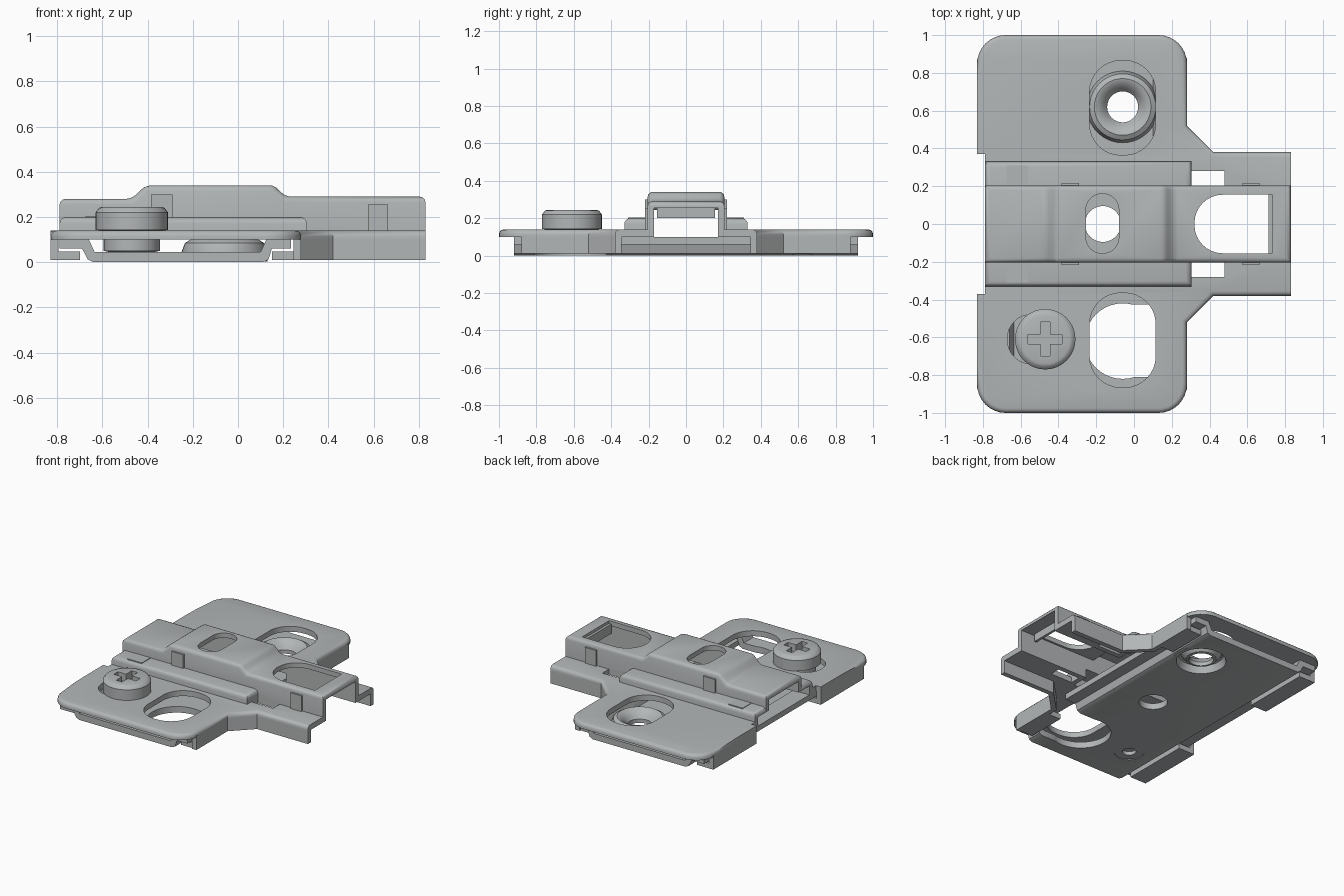
import bpy, bmesh, math
from mathutils import Vector

if "Cube" in bpy.data.objects:
    bpy.data.objects.remove(bpy.data.objects["Cube"])

steel = bpy.data.materials.new("nickel grey")
steel.diffuse_color = (0.45, 0.47, 0.475, 1)
steel.use_nodes = True
steel.node_tree.nodes["Principled BSDF"].inputs["Base Color"].default_value = steel.diffuse_color


def finish(bm, name):
    bmesh.ops.remove_doubles(bm, verts=bm.verts, dist=1e-5)
    bmesh.ops.recalc_face_normals(bm, faces=bm.faces)
    me = bpy.data.meshes.new(name)
    bm.to_mesh(me)
    bm.free()
    ob = bpy.data.objects.new(name, me)
    bpy.context.collection.objects.link(ob)
    me.materials.append(steel)
    return ob


def prism(name, pts, axis, a, b, bevel=0, rule=None):
    """Extrude a 2D outline along z (x,y outline) or y (x,z outline)."""
    bm = bmesh.new()
    at = (lambda p, t: (p[0], p[1], t)) if axis == 'z' else (lambda p, t: (p[0], t, p[1]))
    lo = [bm.verts.new(at(p, a)) for p in pts]
    hi = [bm.verts.new(at(p, b)) for p in pts]
    bm.faces.new(lo)
    bm.faces.new(hi)
    for i in range(len(pts)):
        j = (i + 1) % len(pts)
        bm.faces.new((lo[i], lo[j], hi[j], hi[i]))
    bmesh.ops.recalc_face_normals(bm, faces=bm.faces)
    if bevel:
        edges = [e for e in bm.edges if all(rule(v.co) for v in e.verts)]
        bmesh.ops.bevel(bm, geom=edges, offset=bevel, segments=3, profile=0.5,
                        affect='EDGES', clamp_overlap=True)
    return finish(bm, name)


def box(name, x0, x1, y0, y1, z0, z1):
    return prism(name, [(x0, y0), (x1, y0), (x1, y1), (x0, y1)], 'z', z0, z1)


def fillet(pts, n=8):
    """Round the right-angled corners that carry a third value, the radius."""
    out = []
    for i, p in enumerate(pts):
        if len(p) < 3:
            out.append(p)
            continue
        c, r = Vector(p[:2]), p[2]
        d1 = (Vector(pts[i - 1][:2]) - c).normalized() * r
        d2 = (Vector(pts[(i + 1) % len(pts)][:2]) - c).normalized() * r
        for k in range(n + 1):
            t = k / n * math.pi / 2
            q = c + d1 + d2 - d2 * math.cos(t) - d1 * math.sin(t)
            out.append((q.x, q.y))
    return out


def round_rect(x0, x1, y0, y1, r):
    return fillet([(x0, y0, r), (x1, y0, r), (x1, y1, r), (x0, y1, r)])


def circle(x, y, r, n=40):
    return [(x + r * math.cos(2 * math.pi * i / n), y + r * math.sin(2 * math.pi * i / n)) for i in range(n)]


def lathe(name, profile, x, y, closed=False, n=40):
    bm = bmesh.new()
    vs = [bm.verts.new((r, 0, z)) for r, z in profile]
    es = [bm.edges.new(p) for p in zip(vs, vs[1:])]
    if closed:
        es.append(bm.edges.new((vs[-1], vs[0])))
    bmesh.ops.spin(bm, geom=vs + es, cent=(0, 0, 0), axis=(0, 0, 1), angle=2 * math.pi, steps=n)
    bmesh.ops.translate(bm, verts=bm.verts, vec=(x, y, 0))
    return finish(bm, name)


def cut(ob, *cutters):
    for c in cutters:
        m = ob.modifiers.new("cut", 'BOOLEAN')
        m.operation, m.solver, m.object = 'DIFFERENCE', 'EXACT', c
        bpy.context.view_layer.update()
        me = bpy.data.meshes.new_from_object(ob.evaluated_get(bpy.context.evaluated_depsgraph_get()))
        ob.modifiers.clear()
        ob.data = me
        bpy.data.objects.remove(c)


SX, SY = -0.47, -0.61      # screw centre
HX, HY = -0.06, 0.62       # mounting hole centre

# Cover plate halves with folded side walls and hooked lips
half = fillet([(-.79, .30), (-.79, .37), (-.83, .37), (-.83, 1, .15), (.28, 1, .15), (.28, .52),
               (.42, .38), (.83, .38), (.83, .17), (.48, .17), (.48, .28), (.30, .28), (.30, .30)])
wall = [(.28, .88), (.28, .52), (.42, .38), (.83, .38), (.83, .345), (.405, .345), (.245, .505), (.245, .88)]
for s, side in ((1, "back"), (-1, "front")):
    flip = lambda pts: [(p[0], p[1] * s) for p in pts]
    plate = prism(side + "_cover_plate", flip(half), 'z', .10, .14, .025,
                  lambda c: c.z > .13 and abs(c.y) > .375 and c.x > -.84)
    cut(plate, prism("slot_cutter", flip(round_rect(-.235, .115, .365, .865, .165)), 'z', 0, .3))
    if s < 0:
        cut(plate, prism("screw_slot_cutter", round_rect(-.67, -.32, SY - .13, SY + .13, .125), 'z', 0, .3))
    prism(side + "_right_wall", flip(wall), 'z', .01, .114)
    ya, yb = sorted((.37 * s, .87 * s))
    box(side + "_left_wall", -.83, -.795, ya, yb, .01, .114)
    box(side + "_left_lip", -.82, -.70, ya, yb, .01, .048)
    ya, yb = sorted((.58 * s, .87 * s))
    box(side + "_right_lip", .15, .27, ya, yb, .01, .048)

# Raised step, hollow underneath
step = prism("step", [(-.79, -.33), (.305, -.33), (.305, .33), (-.79, .33)], 'z', .10, .20, .03,
             lambda c: c.z > .19 and (abs(c.y) > .3))
cut(step, box("step_cutter", -.9, .27, -.295, .295, 0, .165),
    box("step_channel_cutter", -.9, .9, -.175, .175, 0, .4))

# Channel with three height levels
crown = [(-.79, .28), (-.47, .28), (-.41, .34), (.16, .34), (.21, .29), (.83, .29)]
channel = prism("channel", [(-.79, .10)] + crown + [(.83, .10)], 'y', -.205, .205, .025,
                lambda c: c.z > .2)
inner = [(-.9, 0), (-.9, .245)] + [(x, z - .035) for x, z in crown[1:-1]] + [(.9, .255), (.9, 0)]
window = fillet([(.32, -.155, .15), (.73, -.155), (.73, .155), (.32, .155, .15)])
cut(channel, prism("inner_cutter", inner, 'y', -.17, .17),
    box("lower_cutter", -.9, .27, -.295, .295, 0, .165),
    prism("oval_cutter", round_rect(-.255, -.08, -.155, .16, .085), 'z', .2, .5),
    prism("window_cutter", window, 'z', .2, .5))
box("window_tab", .712, .73, -.155, .155, .20, .27)

# Pressed nubs on the channel walls and locking pads on the step
for s, side in ((1, "back"), (-1, "front")):
    for x0, x1, z0, z1, n in ((-.385, -.29, .19, .30, "rear"), (.575, .665, .13, .255, "arm")):
        ya, yb = sorted((.19 * s, .218 * s))
        box(f"{side}_{n}_nub", x0, x1, ya, yb, z0, z1)
    ya, yb = sorted((.21 * s, .31 * s))
    box(side + "_step_pad", -.675, -.56, ya, yb, .19, .204)

# Sliding base plate, a hat section
hat = [(-.79, .10), (-.79, .06), (-.69, .06), (-.665, .012), (-.64, 0), (.11, 0), (.135, .012),
       (.15, .06), (.235, .06), (.235, .10), (.125, .10), (.10, .045), (-.635, .045), (-.66, .10)]
base = prism("base_plate", hat, 'y', -.92, .92)
cut(base, prism("dish_cutter", circle(HX, HY, .165), 'z', -.1, .3),
    prism("centre_hole_cutter", circle(-.165, 0, .095), 'z', -.1, .3),
    prism("open_hole_cutter", circle(HX, -HY, .20), 'z', -.1, .3),
    box("open_side_cutter", HX, .3, -.81, -.425, -.1, .3),
    prism("stem_cutter", circle(SX, SY, .10), 'z', -.1, .3))

# Countersunk mounting dish
lathe("mounting_dish", [(.19, .045), (.175, .085), (.15, .10), (.13, .095), (.10, .065), (.082, .04),
                        (.082, .012), (.10, .015), (.135, .055), (.15, .05), (.165, 0.002), (.19, .002)],
      HX, HY, True)

# Adjusting screw with cross recess
screw = lathe("screw", [(0, .245), (.13, .245), (.145, .24), (.16, .22), (.16, .143), (.125, .138), (.125, .05),
                        (.10, .045), (.10, .004), (.045, .004), (.045, .03), (0, .03)], SX, SY)
a, w = .09, .024
cut(screw, prism("cross_cutter", [(SX + x, SY + y) for x, y in (
    (-a, -w), (-w, -w), (-w, -a), (w, -a), (w, -w), (a, -w),
    (a, w), (w, w), (w, a), (-w, a), (-w, w), (-a, w))], 'z', .19, .4))

# Smooth rounded areas, keep folds sharp
for ob in bpy.context.collection.objects:
    ob.select_set(True)
    bpy.context.view_layer.objects.active = ob
bpy.ops.object.shade_smooth_by_angle(angle=math.radians(35))
